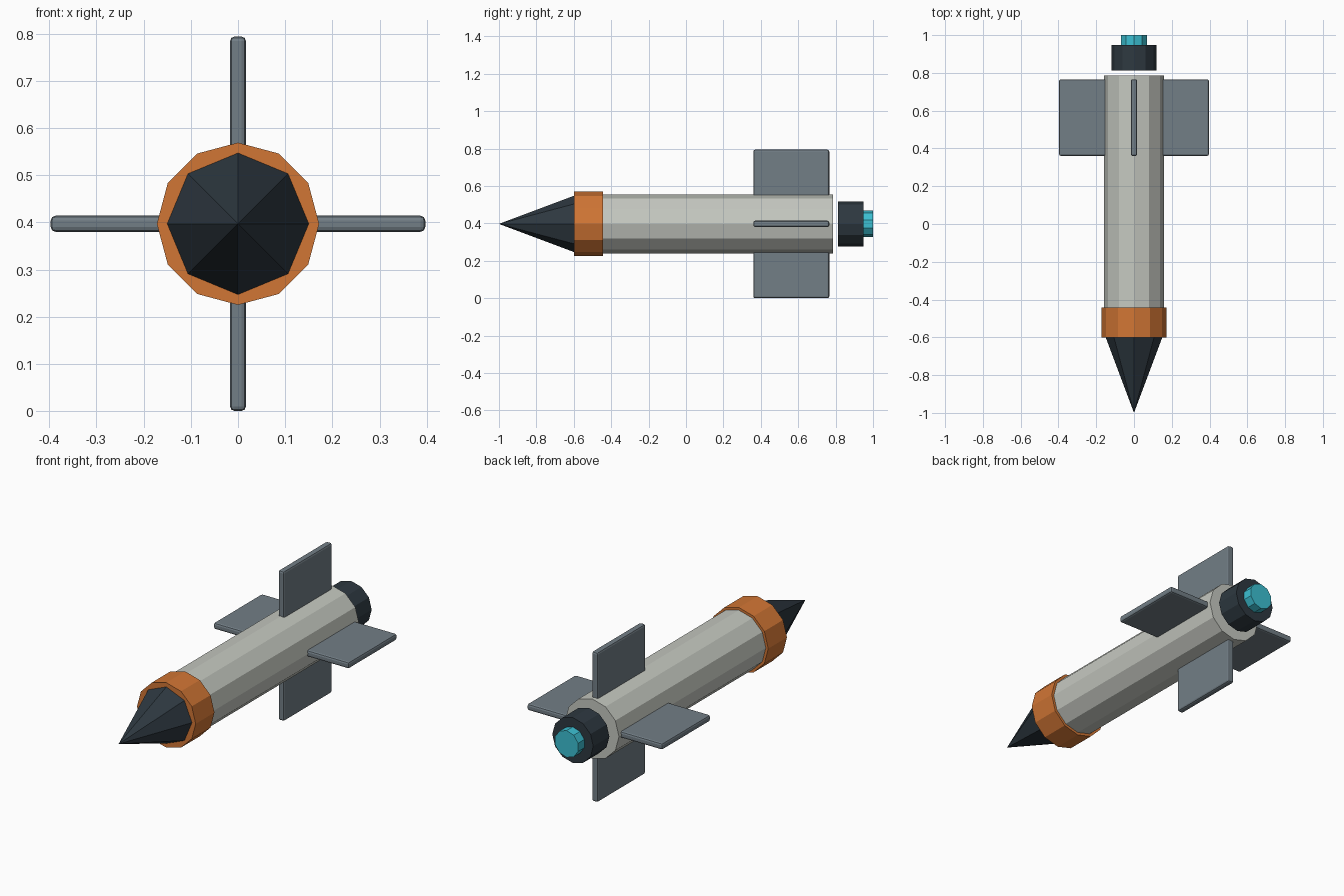
import bpy
import bmesh
from math import pi
from mathutils import Matrix

default = bpy.data.objects.get("Cube")
if default:
    bpy.data.objects.remove(default)

AXIS_Z = 0.397


def material(name, rgb):
    mat = bpy.data.materials.new(name)
    mat.use_nodes = True
    mat.diffuse_color = (*rgb, 1)
    bsdf = next(n for n in mat.node_tree.nodes if n.type == 'BSDF_PRINCIPLED')
    bsdf.inputs["Base Color"].default_value = (*rgb, 1)
    return mat


def add_object(name, bm, mat):
    bmesh.ops.recalc_face_normals(bm, faces=bm.faces)
    mesh = bpy.data.meshes.new(name)
    bm.to_mesh(mesh)
    bm.free()
    mesh.materials.append(mat)
    obj = bpy.data.objects.new(name, mesh)
    bpy.context.collection.objects.link(obj)
    return obj


def tube(name, mat, sides, y_front, y_back, r_front, r_back):
    """Faceted cylinder or cone lying along y."""
    bm = bmesh.new()
    bmesh.ops.create_cone(bm, cap_ends=True, segments=sides, radius1=r_back,
                          radius2=r_front, depth=y_back - y_front)
    bm.transform(Matrix.Translation((0, (y_front + y_back) / 2, AXIS_Z))
                 @ Matrix.Rotation(pi / 2, 4, 'X'))
    return add_object(name, bm, mat)


def fin(name, mat, turn):
    """Flat plate from the body axis outward, turned about the y axis."""
    bm = bmesh.new()
    bmesh.ops.create_cube(bm, size=1)
    bm.transform(Matrix.Translation((0, 0.563, AXIS_Z))
                 @ Matrix.Rotation(turn, 4, 'Y')
                 @ Matrix.Translation((0, 0, 0.252))
                 @ Matrix.Diagonal((0.034, 0.406, 0.29, 1)))
    obj = add_object(name, bm, mat)
    bevel = obj.modifiers.new("edge_bevel", 'BEVEL')
    bevel.width = 0.01
    bevel.segments = 2


hull = material("pale_grey", (0.56, 0.58, 0.53))
orange = material("orange", (0.64, 0.18, 0.035))
dark = material("dark_slate", (0.027, 0.040, 0.052))
steel = material("steel_grey", (0.17, 0.21, 0.24))
cyan = material("cyan", (0.045, 0.52, 0.64))

# Body, nose and collar
tube("body", hull, 12, -0.58, 0.787, 0.158, 0.158)
tube("nose_cone", dark, 8, -1.0, -0.6, 0, 0.15)
tube("collar", orange, 12, -0.6, -0.443, 0.172, 0.172)

# Engine and exhaust
tube("engine", dark, 12, 0.813, 0.948, 0.12, 0.12)
tube("exhaust", cyan, 10, 0.9, 1.0, 0.071, 0.071)

# Four fins
for i, side in enumerate(("top", "left", "bottom", "right")):
    fin(side + "_fin", steel, i * pi / 2)
